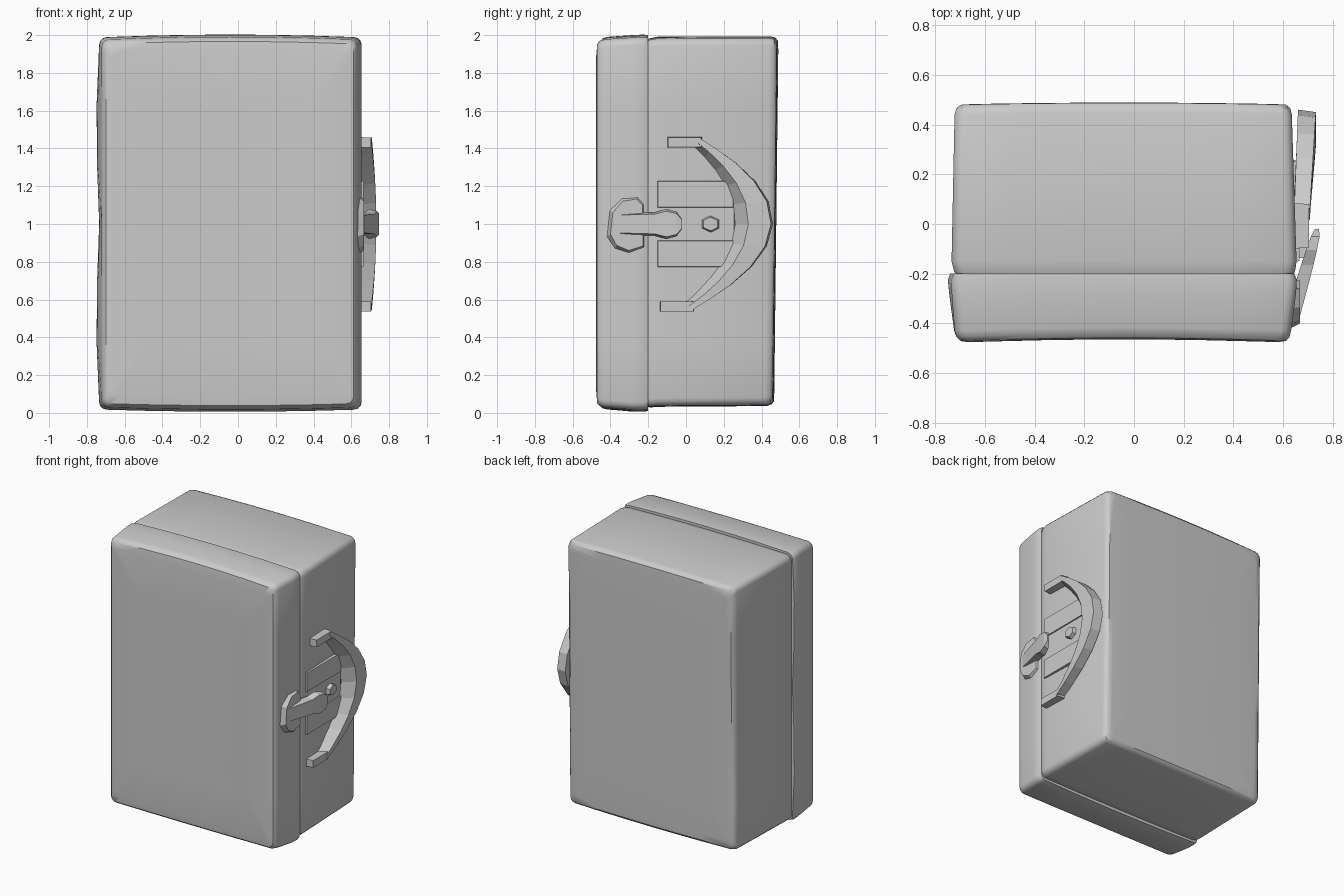
import bpy, bmesh, math
from math import sin, cos, pi

if "Cube" in bpy.data.objects:
    bpy.data.objects.remove(bpy.data.objects["Cube"])


def finish(name, bm, smooth=None):
    bmesh.ops.recalc_face_normals(bm, faces=bm.faces)
    me = bpy.data.meshes.new(name)
    bm.to_mesh(me)
    bm.free()
    ob = bpy.data.objects.new(name, me)
    bpy.context.collection.objects.link(ob)
    if smooth:
        bpy.ops.object.select_all(action='DESELECT')
        ob.select_set(True)
        bpy.context.view_layer.objects.active = ob
        bpy.ops.object.shade_smooth_by_angle(angle=math.radians(smooth))
    return ob


def loft(name, rings, smooth=None):
    """Skin a list of equal-length closed rings and cap both ends."""
    bm = bmesh.new()
    vs = [[bm.verts.new(p) for p in r] for r in rings]
    n = len(vs[0])
    for a, b in zip(vs, vs[1:]):
        for i in range(n):
            j = (i + 1) % n
            bm.faces.new((a[i], a[j], b[j], b[i]))
    bm.faces.new(vs[0])
    bm.faces.new(vs[-1])
    return finish(name, bm, smooth)


def rounded(x0, x1, z0, z1, r=0.04, side=6):
    """Rounded rectangle in x/z with extra points along each side."""
    corners = [(x1 - r, z1 - r), (x0 + r, z1 - r), (x0 + r, z0 + r), (x1 - r, z0 + r)]
    pts = []
    for k, (cx, cz) in enumerate(corners):
        pts += [(cx + r * cos((k + i / 3) * pi / 2), cz + r * sin((k + i / 3) * pi / 2))
                for i in range(4)]
        nx, nz = corners[(k + 1) % 4]
        ex, ez = pts[-1]
        a = (k + 1) * pi / 2
        fx, fz = nx + r * cos(a), nz + r * sin(a)
        pts += [(ex + (fx - ex) * i / side, ez + (fz - ez) * i / side) for i in range(1, side)]
    return pts


def shell(name, levels, cap_y, bend):
    """Case half: rounded rings at each y, then shrinking rings for the broad face."""
    rings = [[bend(x, y, z) for x, z in rounded(*box)] for y, *box in levels]
    base = rounded(*levels[-1][1:])
    for s in (0.95, 0.65, 0.3, 0.05):
        rings.append([bend(-0.04 + (x + 0.04) * s, cap_y, 1 + (z - 1) * s) for x, z in base])
    return loft(name, rings, 35)


# Lid with soft, hand-made waviness and a hollow front
def bend_lid(x, y, z):
    u, w = (x + 0.04) / 0.69, z - 1
    k = min(1, max(0, (-0.2 - y) / 0.26))
    lip = 1 - k
    hollow = 0.014 * k * (1 - min(1, u * u))
    dx = -0.018 * sin(pi * z) ** 2 * lip if x < -0.6 else 0
    dz = (0.015 if w > 0 else -0.012) * (1 - min(1, u * u)) * abs(w)
    return (x + dx, y + hollow, z + dz)


shell("lid", [
    (-0.200, -0.725, 0.645, 0.022, 1.985),
    (-0.225, -0.735, 0.655, 0.018, 1.988),
    (-0.280, -0.733, 0.652, 0.018, 1.986),
    (-0.430, -0.722, 0.632, 0.030, 1.976),
    (-0.455, -0.714, 0.626, 0.036, 1.968),
    (-0.472, -0.698, 0.612, 0.050, 1.952)], -0.478, bend_lid)


# Deep body half, back leaning in slightly at the bottom
def bend_body(x, y, z):
    u = (x + 0.04) / 0.69
    k = max(0, (y + 0.2) / 0.68)
    dz = (0.010 if z > 1 else -0.006) * (1 - min(1, u * u)) * abs(z - 1)
    return (x, y + k * (0.012 * (z - 1) + 0.008 * (1 - min(1, u * u))), z + dz)


shell("body", [
    (-0.205, -0.715, 0.640, 0.040, 1.968),
    (-0.190, -0.724, 0.648, 0.034, 1.974),
    (-0.150, -0.734, 0.654, 0.038, 1.982),
    (0.430, -0.722, 0.635, 0.042, 1.984),
    (0.455, -0.714, 0.628, 0.050, 1.976),
    (0.468, -0.698, 0.612, 0.066, 1.960)], 0.470, bend_body)


# Crescent carrying handle on the right side
sections = []
for i in range(13):
    t = -pi / 2 + pi * i / 12
    c, dz = cos(t) ** 2, sin(t)
    lean = 0.02 * dz
    sections.append([
        (0.640 + 0.015 * c, 0.025 + lean + 0.235 * c, 1 + 0.405 * dz),
        (0.706 + 0.027 * c, 0.035 + lean + 0.295 * c, 1 + 0.435 * dz),
        (0.708 + 0.024 * c, 0.045 + lean + 0.405 * c, 1 + 0.458 * dz),
        (0.645 + 0.015 * c, 0.045 + lean + 0.415 * c, 1 + 0.455 * dz)])
loft("handle", sections)


def slab(name, profile, x_in, x_out, inset=0.005):
    """Plate with a y/z outline, raised in x with a slightly smaller outer face."""
    cy = sum(p[0] for p in profile) / len(profile)
    cz = sum(p[1] for p in profile) / len(profile)

    def pull(p):
        d = math.hypot(p[0] - cy, p[1] - cz)
        s = 1 - inset / d
        return (x_out, cy + (p[0] - cy) * s, cz + (p[1] - cz) * s)
    return loft(name, [[(x_in, y, z) for y, z in profile], [pull(p) for p in profile]])


def rect(y0, y1, z0, z1):
    return [(y0, z0), (y1, z0), (y1, z1), (y0, z1)]


# Handle feet
slab("upper_handle_foot", rect(-0.10, 0.085, 1.405, 1.46), 0.62, 0.705)
slab("lower_handle_foot", rect(-0.14, 0.045, 0.535, 0.59), 0.62, 0.705)

# Lock plate, two raised rails and the hexagonal knob
slab("lock_plate", rect(-0.15, 0.26, 0.91, 1.09), 0.62, 0.656)
for label, z0 in (("upper", 1.085), ("lower", 0.77)):
    slab(label + "_lock_rail", rect(-0.16, 0.26, z0, z0 + 0.145), 0.62, 0.665, 0.012)
hexagon = [(0.13 + 0.06 * cos(pi / 6 + i * pi / 3), 1 + 0.052 * sin(pi / 6 + i * pi / 3))
           for i in range(6)]
slab("lock_knob", hexagon, 0.63, 0.682, 0.016)

# Latch backing plate on the lid
slab("latch_base", [(-0.21, 0.86), (-0.21, 1.12), (-0.25, 1.16), (-0.34, 1.15), (-0.41, 1.08),
                    (-0.425, 0.93), (-0.38, 0.86), (-0.30, 0.83)], 0.62, 0.668, 0.03)

# Latch tongue tilting away from the case: y, half width, inner x, outer x
tongue = [(-0.37, 0.055, 0.640, 0.668), (-0.22, 0.060, 0.655, 0.708),
          (-0.165, 0.062, 0.672, 0.722), (-0.105, 0.080, 0.692, 0.736),
          (-0.050, 0.065, 0.712, 0.747), (-0.020, 0.025, 0.728, 0.744)]
loft("latch_tongue", [[(a, y, 1 - h), (b, y, 1 - h * 0.85), (b, y, 1 + h * 0.85), (a, y, 1 + h)]
                      for y, h, a, b in tongue])
